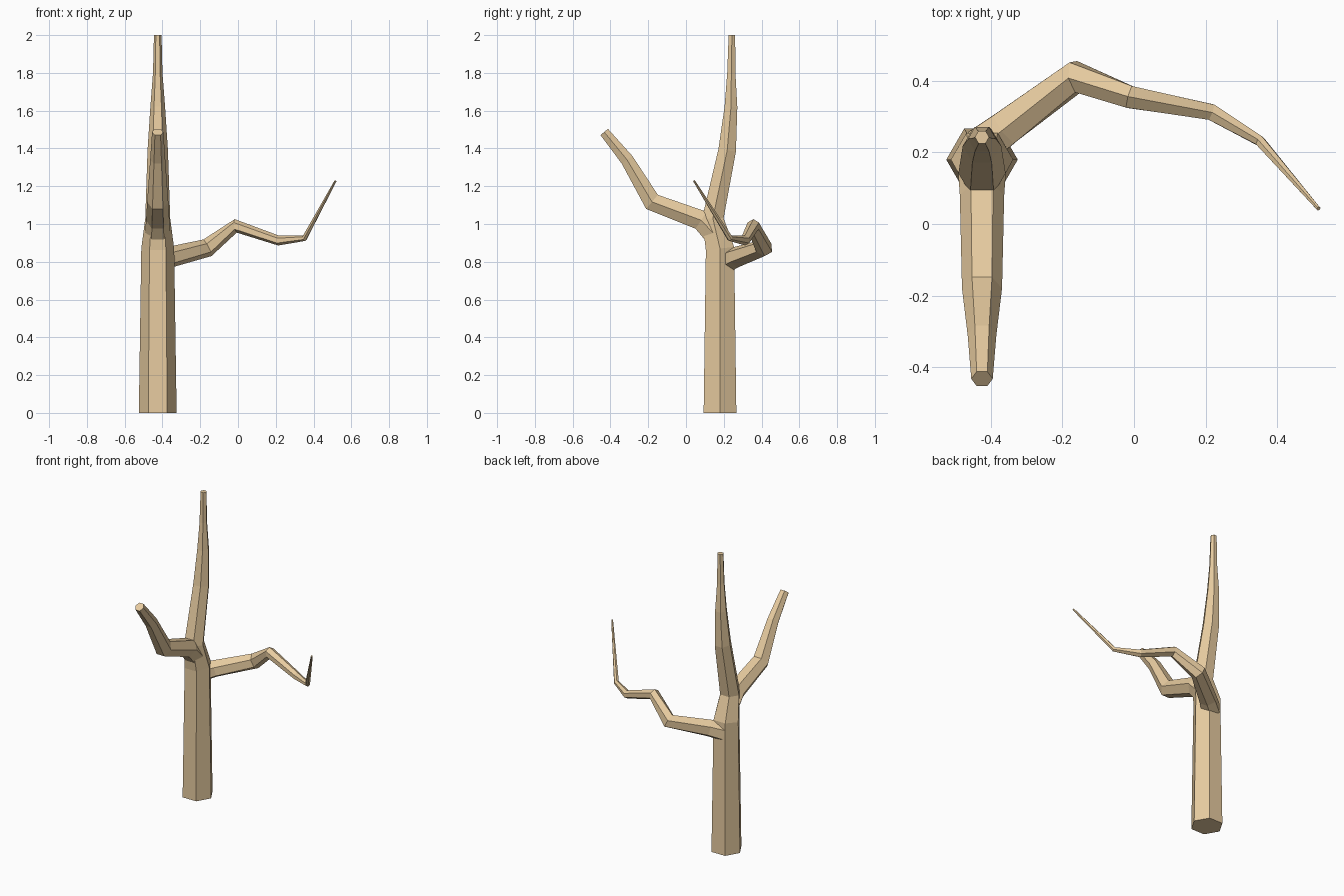
import bpy, bmesh, math
from mathutils import Vector

if "Cube" in bpy.data.objects:
    bpy.data.objects.remove(bpy.data.objects["Cube"])

bark = bpy.data.materials.new("bark")
bark.diffuse_color = (0.80, 0.60, 0.35, 1)
bark.use_nodes = True
bark.node_tree.nodes["Principled BSDF"].inputs["Base Color"].default_value = bark.diffuse_color


def limb(name, points, side=None, roll=0.0):
    """Six-sided tapering tube through (x, y, z, radius) points."""
    bm = bmesh.new()
    pos = [Vector(p[:3]) for p in points]
    rings = []
    for i, p in enumerate(pos):
        t = Vector((0, 0, 0))
        if i > 0:
            t += (p - pos[i - 1]).normalized()
        if i < len(pos) - 1:
            t += (pos[i + 1] - p).normalized()
        t.normalize()
        u = Vector(side) if side else t.cross(Vector((0, 0, 1)))
        u = (u - t * u.dot(t)).normalized()
        v = t.cross(u)
        ring = []
        for k in range(6):
            a = roll + k * math.pi / 3
            ring.append(bm.verts.new(p + (u * math.cos(a) + v * math.sin(a)) * points[i][3]))
        rings.append(ring)
    for a, b in zip(rings, rings[1:]):
        for k in range(6):
            n = (k + 1) % 6
            bm.faces.new((a[k], a[n], b[n], b[k]))
    bm.faces.new(rings[0][::-1])
    bm.faces.new(rings[-1])
    bmesh.ops.recalc_face_normals(bm, faces=bm.faces)
    mesh = bpy.data.meshes.new(name)
    bm.to_mesh(mesh)
    bm.free()
    mesh.materials.append(bark)
    ob = bpy.data.objects.new(name, mesh)
    bpy.context.collection.objects.link(ob)
    return ob


X = -0.425
# trunk, leaning forward at the fork and rising to the tip
tree = limb("tree", [(X, 0.18, 0, 0.10), (X, 0.18, 0.87, 0.087),
                     (X, 0.142, 1.03, 0.066), (X, 0.218, 1.39, 0.054),
                     (X, 0.238, 1.62, 0.039), (X, 0.24, 1.80, 0.025),
                     (X, 0.243, 2.0, 0.020)], side=(1, 0, 0))

# thick branch reaching forward
front_branch = limb("front_branch", [(X, 0.165, 0.93, 0.068), (X, 0.08, 1.02, 0.062),
                                     (X, -0.18, 1.117, 0.056), (X, -0.312, 1.34, 0.040),
                                     (X, -0.433, 1.487, 0.030)], side=(1, 0, 0))

# crooked thin branch reaching right
side_branch = limb("side_branch", [(-0.43, 0.215, 0.80, 0.062), (-0.36, 0.268, 0.825, 0.056),
                                   (-0.162, 0.412, 0.874, 0.049), (-0.012, 0.355, 0.99, 0.036),
                                   (0.216, 0.313, 0.912, 0.026), (0.352, 0.232, 0.925, 0.016),
                                   (0.516, 0.043, 1.228, 0.006)], roll=math.pi / 6)

# fuse the branches into the trunk
for branch in (front_branch, side_branch):
    mod = tree.modifiers.new("join", 'BOOLEAN')
    mod.operation = 'UNION'
    mod.solver = 'EXACT'
    mod.object = branch
fused = bpy.data.meshes.new_from_object(
    tree.evaluated_get(bpy.context.evaluated_depsgraph_get()))
tree.modifiers.clear()
tree.data = fused
for branch in (front_branch, side_branch):
    bpy.data.objects.remove(branch)
